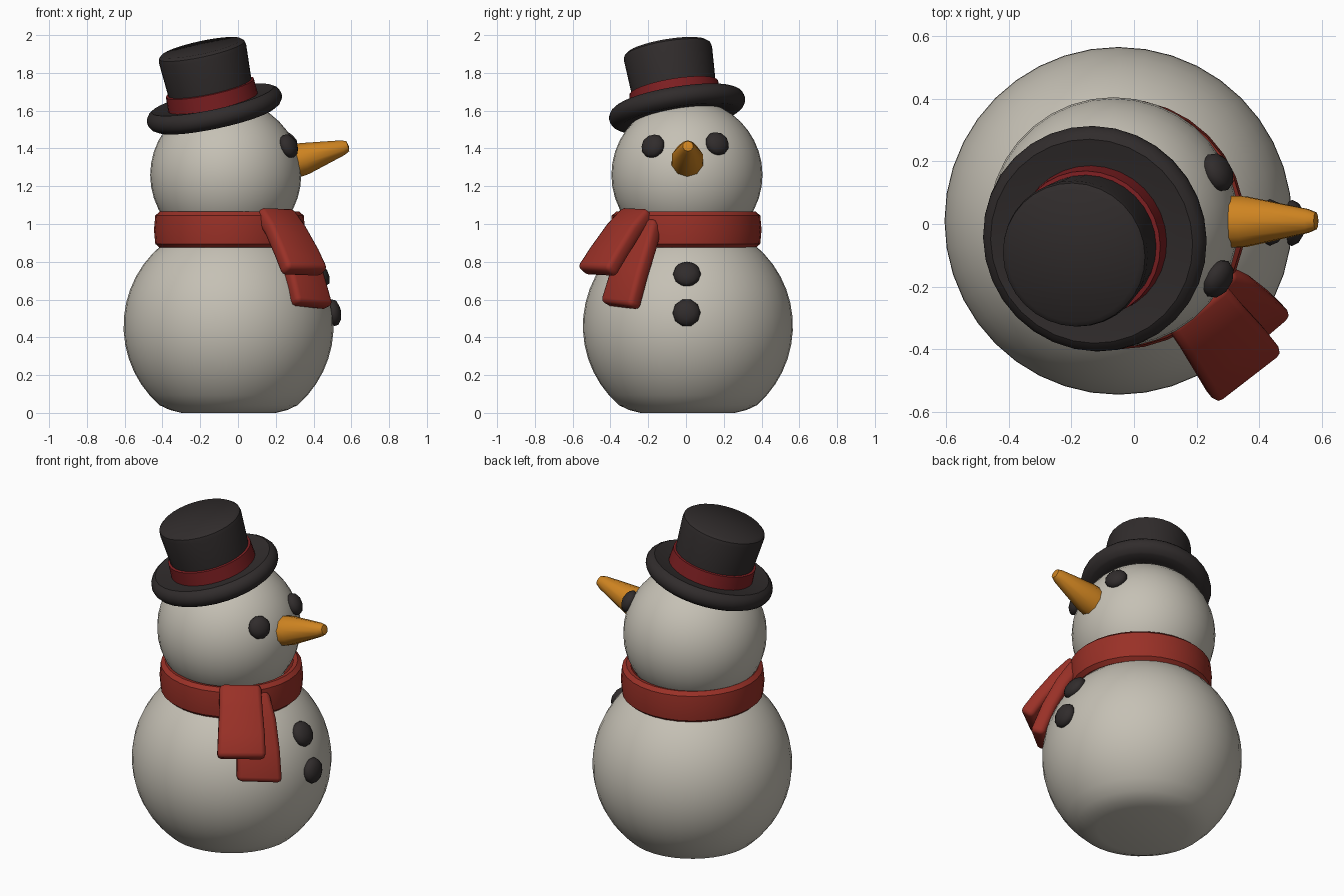
import bpy, bmesh, math
from mathutils import Vector

if "Cube" in bpy.data.objects:
    bpy.data.objects.remove(bpy.data.objects["Cube"], do_unlink=True)

UP = Vector((0, 0, 1))


def material(name, rgb):
    mat = bpy.data.materials.new(name)
    mat.use_nodes = True
    mat.diffuse_color = (*rgb, 1)
    mat.node_tree.nodes["Principled BSDF"].inputs["Base Color"].default_value = (*rgb, 1)
    return mat


snow = material("warm white snow", (0.56, 0.53, 0.46))
coal = material("charcoal", (0.03, 0.025, 0.025))
wool = material("scarf red", (0.32, 0.03, 0.02))
ribbon = material("ribbon dark red", (0.21, 0.014, 0.016))
carrot = material("carrot orange", (0.62, 0.23, 0.015))


def finish(name, bm, mat, location=(0, 0, 0), axis=UP, angle=40):
    """Turn a bmesh into a smooth-shaded object whose z points along axis."""
    bmesh.ops.remove_doubles(bm, verts=bm.verts, dist=0.0005)
    bmesh.ops.recalc_face_normals(bm, faces=bm.faces)
    mesh = bpy.data.meshes.new(name)
    bm.to_mesh(mesh)
    bm.free()
    mesh.materials.append(mat)
    obj = bpy.data.objects.new(name, mesh)
    bpy.context.collection.objects.link(obj)
    obj.location = location
    obj.rotation_mode = 'QUATERNION'
    obj.rotation_quaternion = UP.rotation_difference(Vector(axis))
    bpy.ops.object.select_all(action='DESELECT')
    obj.select_set(True)
    bpy.context.view_layer.objects.active = obj
    bpy.ops.object.shade_smooth_by_angle(angle=math.radians(angle))
    return obj


def lathe(name, profile, mat, location, axis=UP, steps=32, closed=False):
    """Spin a (radius, height) profile round z."""
    bm = bmesh.new()
    verts = [bm.verts.new((r, 0, z)) for r, z in profile]
    edges = [bm.edges.new(pair) for pair in zip(verts, verts[1:])]
    if closed:
        edges.append(bm.edges.new((verts[-1], verts[0])))
    bmesh.ops.spin(bm, geom=verts + edges, cent=(0, 0, 0), axis=UP,
                   angle=math.tau, steps=steps)
    return finish(name, bm, mat, location, axis)


def arc(radius, start, end, count):
    """Profile points on a circle, angles measured from straight down."""
    turns = [math.radians(start + (end - start) * i / count) for i in range(count + 1)]
    return [(radius * math.sin(t), -radius * math.cos(t)) for t in turns]


def pebble(name, location, axis, radius, depth):
    """Flattened lump of coal."""
    bm = bmesh.new()
    bmesh.ops.create_icosphere(bm, subdivisions=2, radius=1)
    bmesh.ops.scale(bm, vec=(radius, radius, depth), verts=bm.verts)
    return finish(name, bm, coal, location, axis)


def scarf_tail(name, rows, across, thickness):
    """Rounded strip along rows of (centre, half width)."""
    bm = bmesh.new()
    across = Vector(across).normalized()
    points = [Vector(p) for p, w in rows]
    rings = []
    for i, (p, w) in enumerate(rows):
        along = points[min(i + 1, len(rows) - 1)] - points[max(i - 1, 0)]
        out = across.cross(along).normalized() * thickness
        rings.append([bm.verts.new(points[i] + across * w * s + out * t)
                      for s, t in ((-1, -1), (1, -1), (1, 1), (-1, 1))])
    for a, b in zip(rings, rings[1:]):
        for k in range(4):
            n = (k + 1) % 4
            bm.faces.new((a[k], a[n], b[n], b[k]))
    bm.faces.new(rings[0])
    bm.faces.new(rings[-1])
    obj = finish(name, bm, wool, angle=180)
    bevel = obj.modifiers.new("soft edges", 'BEVEL')
    bevel.width = 0.025
    bevel.segments = 2
    bevel.limit_method = 'ANGLE'
    bevel.angle_limit = math.radians(50)
    return obj


# Snowballs: the body has a flat, softly rounded base
body = [(0, -0.46), (0.25, -0.46), (0.31, -0.445)] + arc(0.556, 41, 180, 18)
lathe("body", body, snow, (-0.05, 0.01, 0.46), steps=40)
lathe("head", arc(0.4, 0, 180, 20), snow, (-0.065, 0.005, 1.26), steps=36)

# Scarf ring and its two hanging tails
ring = [(0.33, -0.09), (0.37, -0.095), (0.393, -0.075), (0.4, 0),
        (0.393, 0.075), (0.37, 0.095), (0.345, 0.09)]
lathe("scarf_ring", ring, wool, (-0.045, 0, 0.97), closed=True)
scarf_tail("scarf_tail_upper", [((0.19, -0.25, 1.06), 0.115),
                                ((0.25, -0.33, 0.97), 0.12),
                                ((0.31, -0.41, 0.85), 0.13),
                                ((0.355, -0.475, 0.745), 0.135)],
           (0.79, 0.61, -0.03), 0.042)
scarf_tail("scarf_tail_lower", [((0.22, -0.21, 1.02), 0.11),
                                ((0.29, -0.25, 0.89), 0.115),
                                ((0.345, -0.3, 0.74), 0.12),
                                ((0.39, -0.35, 0.565), 0.125)],
           (0.76, 0.65, -0.08), 0.042)

# Tilted top hat
hat_at = Vector((-0.125, -0.047, 1.61))
hat_axis = Vector((-0.215, -0.165, 1)).normalized()
brim = [(0, -0.03), (0.27, -0.05), (0.32, -0.055)]
brim += [(0.312 + r, z) for r, z in arc(0.053, 20, 160, 6)]
brim += [(0.28, 0.04), (0.2, 0.03), (0, 0.03)]
lathe("hat_brim", brim, coal, hat_at, hat_axis)
lathe("hat_crown", [(0.22, 0), (0.225, 0.12), (0.236, 0.3), (0.232, 0.322),
                    (0.215, 0.336), (0, 0.342)], coal, hat_at, hat_axis)
lathe("hat_band", [(0.21, 0.02), (0.243, 0.02), (0.238, 0.115), (0.21, 0.12)],
      ribbon, hat_at, hat_axis, closed=True)

# Carrot nose with a blunt tip
lathe("nose", [(0, 0), (0.088, 0), (0.085, 0.06), (0.04, 0.27), (0.028, 0.298),
               (0, 0.303)], carrot, (0.295, 0.007, 1.33), (0.96, 0.01, 0.275), steps=10)

# Coal eyes and buttons, each facing out of its snowball
head_at = Vector((-0.065, 0.005, 1.26))
body_at = Vector((-0.05, 0.01, 0.46))
for name, spot in (("right_eye", (0.268, -0.175, 1.412)), ("left_eye", (0.268, 0.165, 1.425))):
    pebble(name, spot, Vector(spot) - head_at, 0.066, 0.042)
for name, spot in (("upper_button", (0.435, 0.005, 0.735)), ("lower_button", (0.505, 0.003, 0.53))):
    pebble(name, spot, Vector(spot) - body_at, 0.074, 0.042)
